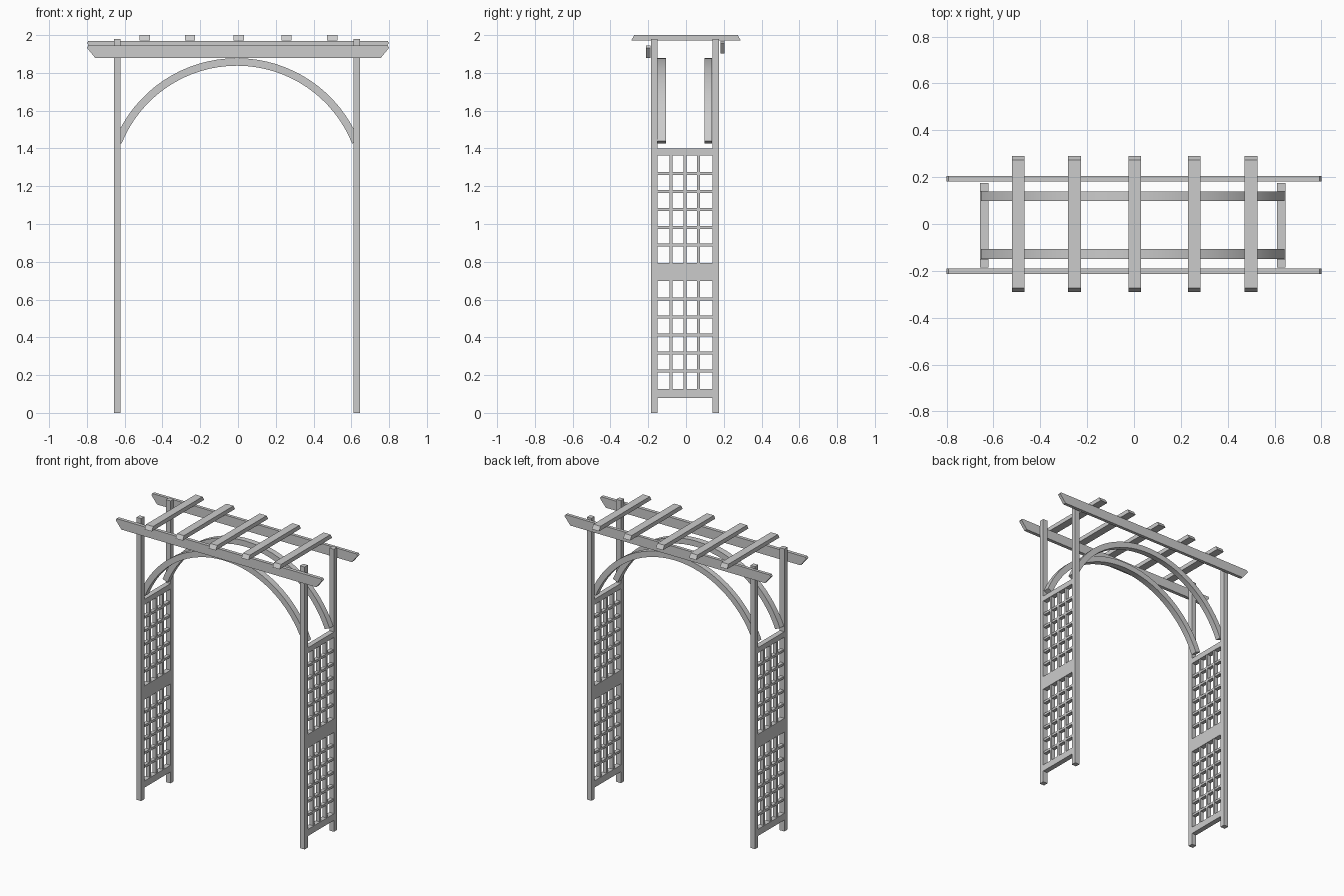
import bpy, bmesh, math

if "Cube" in bpy.data.objects:
    bpy.data.objects.remove(bpy.data.objects["Cube"])


def prism(name, pts, depth, axis):
    """Extrude a closed 2D outline between two depths along axis 'x' or 'y'."""
    def place(a, b, d):
        return (d, a, b) if axis == 'x' else (a, d, b)
    bm = bmesh.new()
    loops = [[bm.verts.new(place(a, b, d)) for a, b in pts] for d in depth]
    n = len(pts)
    bm.faces.new(loops[0])
    bm.faces.new(loops[1][::-1])
    for i in range(n):
        j = (i + 1) % n
        bm.faces.new((loops[0][i], loops[1][i], loops[1][j], loops[0][j]))
    bmesh.ops.recalc_face_normals(bm, faces=bm.faces)
    me = bpy.data.meshes.new(name)
    bm.to_mesh(me)
    bm.free()
    ob = bpy.data.objects.new(name, me)
    bpy.context.collection.objects.link(ob)
    return ob


def box(name, x, y, z):
    return prism(name, [(y[0], z[0]), (y[1], z[0]), (y[1], z[1]), (y[0], z[1])], x, 'x')


FRONT, BACK = (-0.186, -0.151), (0.139, 0.174)   # post extents in y
INNER = (FRONT[1], BACK[0])
SPLIT = 0.748                                    # joint between lower and upper sections
SLAT = 0.008                                     # half width of a lattice slat

for side, xs in (("left", (-0.657, -0.621)), ("right", (0.611, 0.647))):
    # Posts, in two stacked lengths
    for end, ys in (("front", FRONT), ("back", BACK)):
        box(f"{side}_{end}_lower_post", xs, ys, (0, SPLIT))
        box(f"{side}_{end}_upper_post", xs, ys, (SPLIT, 1.98))
    # Trellis panels: two rails, three upright slats, five cross slats
    xm = sum(xs) / 2
    sx = (xm - 0.014, xm + 0.014)
    for part, r in (("lower", (0.08, 0.127, 0.697, SPLIT)),
                    ("upper", (SPLIT, 0.793, 1.362, 1.40))):
        box(f"{side}_{part}_bottom_rail", xs, INNER, r[:2])
        box(f"{side}_{part}_top_rail", xs, INNER, r[2:])
        for i in range(1, 4):
            y = INNER[0] + (INNER[1] - INNER[0]) * i / 4
            box(f"{side}_{part}_upright_slat_{i}", sx, (y - SLAT, y + SLAT), r[1:3])
        for i in range(1, 6):
            z = r[1] + (r[2] - r[1]) * i / 6
            box(f"{side}_{part}_cross_slat_{i}", (sx[0] + 0.001, sx[1] - 0.001),
                INNER, (z - SLAT, z + SLAT))

# Long beams with angled ends; the back one sits slightly higher
for end, ys, top in (("front", (-0.213, -0.189), 1.945), ("back", (0.182, 0.204), 1.97)):
    half = [(0.755, top - 0.067), (0.8, top - 0.012), (0.792, top)]
    prism(f"{end}_beam", half + [(-x, z) for x, z in half[::-1]], ys, 'y')

# Cross rafters with sloped ends
for i, x in enumerate((-0.494, -0.254, 0.003, 0.257, 0.499)):
    prism(f"rafter_{i + 1}", [(-0.29, 1.971), (0.29, 1.971), (0.274, 2.0), (-0.274, 2.0)],
          (x - 0.0275, x + 0.0275), 'x')

# Curved arches between the posts, made of quads along an arc
CX, CZ, R_OUT, R_IN, A0, SEG = -0.006, 1.18, 0.698, 0.658, math.radians(21.9), 32
for end, (y0, y1) in (("front", (-0.15, -0.107)), ("back", (0.098, 0.138))):
    bm = bmesh.new()
    rings = []
    for i in range(SEG + 1):
        a = A0 + (math.pi - 2 * A0) * i / SEG
        rings.append([bm.verts.new((CX + r * math.cos(a), y, CZ + r * math.sin(a)))
                      for r, y in ((R_IN, y0), (R_OUT, y0), (R_OUT, y1), (R_IN, y1))])
    for p, q in zip(rings, rings[1:]):
        for k in range(4):
            m = (k + 1) % 4
            bm.faces.new((p[k], p[m], q[m], q[k]))
    bm.faces.new(rings[0])
    bm.faces.new(rings[-1])
    bmesh.ops.recalc_face_normals(bm, faces=bm.faces)
    me = bpy.data.meshes.new(f"{end}_arch")
    bm.to_mesh(me)
    bm.free()
    arch = bpy.data.objects.new(f"{end}_arch", me)
    bpy.context.collection.objects.link(arch)
    bpy.ops.object.select_all(action='DESELECT')
    arch.select_set(True)
    bpy.context.view_layer.objects.active = arch
    bpy.ops.object.shade_smooth_by_angle(angle=math.radians(30))
